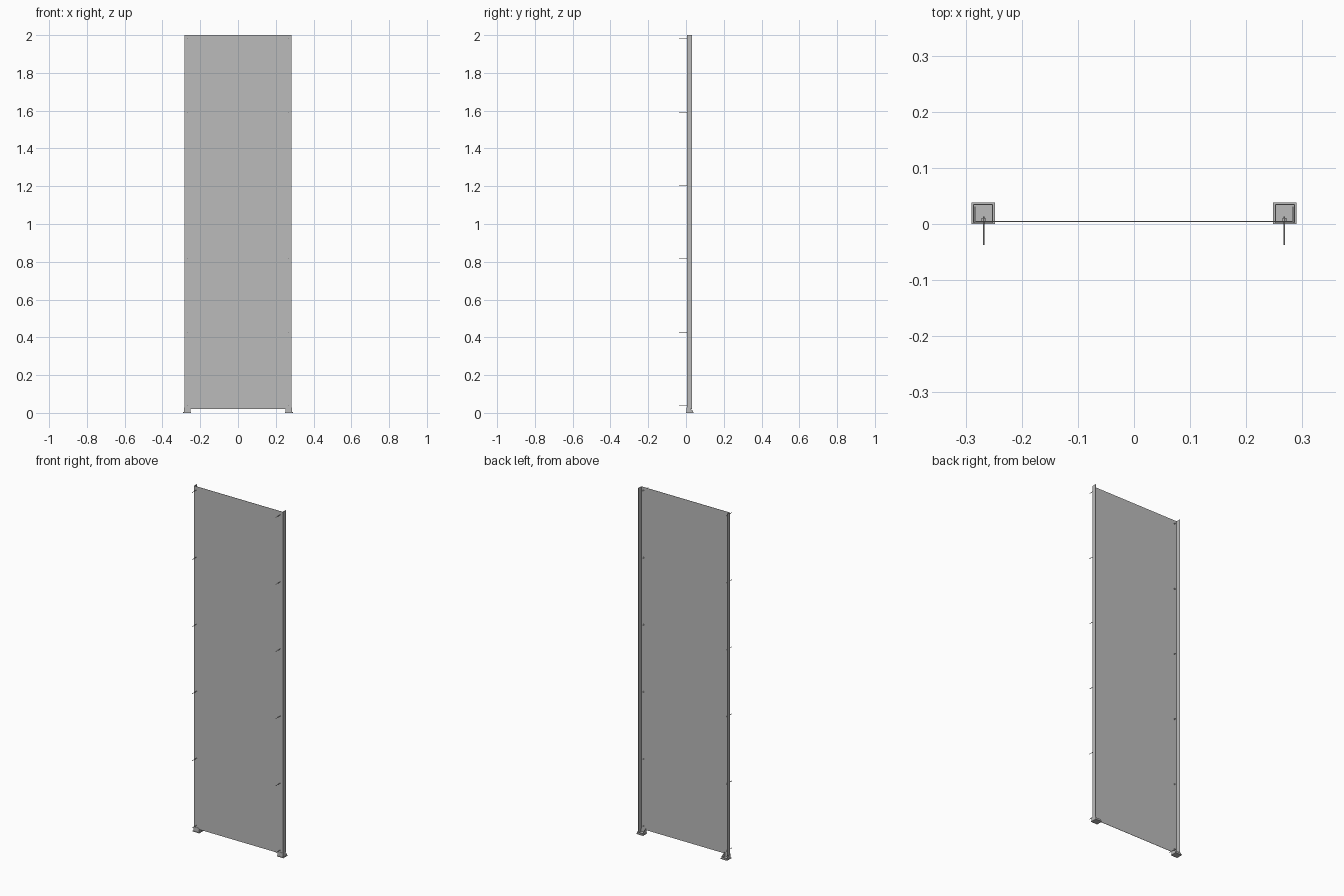
import bpy
import bmesh

old = bpy.data.objects.get("Cube")
if old:
    bpy.data.objects.remove(old, do_unlink=True)


def make_material(name, rgb):
    mat = bpy.data.materials.new(name)
    mat.use_nodes = True
    colour = (*rgb, 1)
    mat.diffuse_color = colour
    mat.node_tree.nodes["Principled BSDF"].inputs["Base Color"].default_value = colour
    return mat


grey = make_material("sheet grey", (0.5, 0.5, 0.5))


def extruded(name, outline, axis, start, end):
    """Extrude a 2D outline along one axis; the outline uses the other two in order."""
    bm = bmesh.new()

    def point(p, t):
        co = list(p)
        co.insert(axis, t)
        return bm.verts.new(co)

    face = bm.faces.new([point(p, start) for p in outline])
    grown = bmesh.ops.extrude_face_region(bm, geom=[face])
    for v in grown["geom"]:
        if isinstance(v, bmesh.types.BMVert):
            v.co[axis] = end
    bmesh.ops.recalc_face_normals(bm, faces=bm.faces)
    mesh = bpy.data.meshes.new(name)
    bm.to_mesh(mesh)
    bm.free()
    mesh.materials.append(grey)
    obj = bpy.data.objects.new(name, mesh)
    bpy.context.collection.objects.link(obj)
    return obj


def box(name, x, y, z):
    outline = [(x[0], y[0]), (x[1], y[0]), (x[1], y[1]), (x[0], y[1])]
    return extruded(name, outline, 2, *z)


def rod(name, x, z, y0, y1, radius, sides):
    bpy.ops.mesh.primitive_cylinder_add(
        vertices=sides, radius=radius, depth=y1 - y0,
        location=(x, (y0 + y1) / 2, z), rotation=(1.5708, 0, 0))
    obj = bpy.context.object
    obj.name = name
    obj.data.materials.append(grey)
    return obj


# Thin sheet with both side edges folded backwards
W, T, FRONT, BACK = 0.284, 0.0015, 0.004, 0.031
half = [(W, FRONT), (W, BACK), (W - T, BACK), (W - T, FRONT + T)]
profile = half + [(-x, y) for x, y in reversed(half)]
extruded("folded_panel", profile, 2, 0.02, 2.0)

for side, s in (("left", 1), ("right", -1)):
    # Foot: base plate, cheeks with sloping tops, front and back lips
    cx = 0.269 * s
    box(side + "_foot_plate", (cx - 0.021, cx + 0.021), (0.0, 0.0385), (0.0, 0.004))
    cheek = [(0.002, 0.004), (0.036, 0.004), (0.036, 0.012), (0.008, 0.028), (0.002, 0.028)]
    for label, dx in (("outer", 0.0168 * s), ("inner", -0.0168 * s)):
        extruded(f"{side}_foot_{label}_cheek", cheek, 0, cx + dx - 0.001, cx + dx + 0.001)
    box(side + "_foot_front_lip", (cx - 0.017, cx + 0.017), (0.0015, 0.0035), (0.004, 0.028))
    box(side + "_foot_back_lip", (cx - 0.017, cx + 0.017), (0.034, 0.036), (0.004, 0.012))

    # Evenly spaced fixing pins through the sheet, each with a nut behind
    for i in range(6):
        z = 0.04 + i * 0.388
        rod(f"{side}_pin_{i + 1}", 0.268 * s, z, -0.0375, 0.013, 0.0014, 8)
        rod(f"{side}_nut_{i + 1}", 0.268 * s, z, FRONT + T, 0.011, 0.004, 6)
